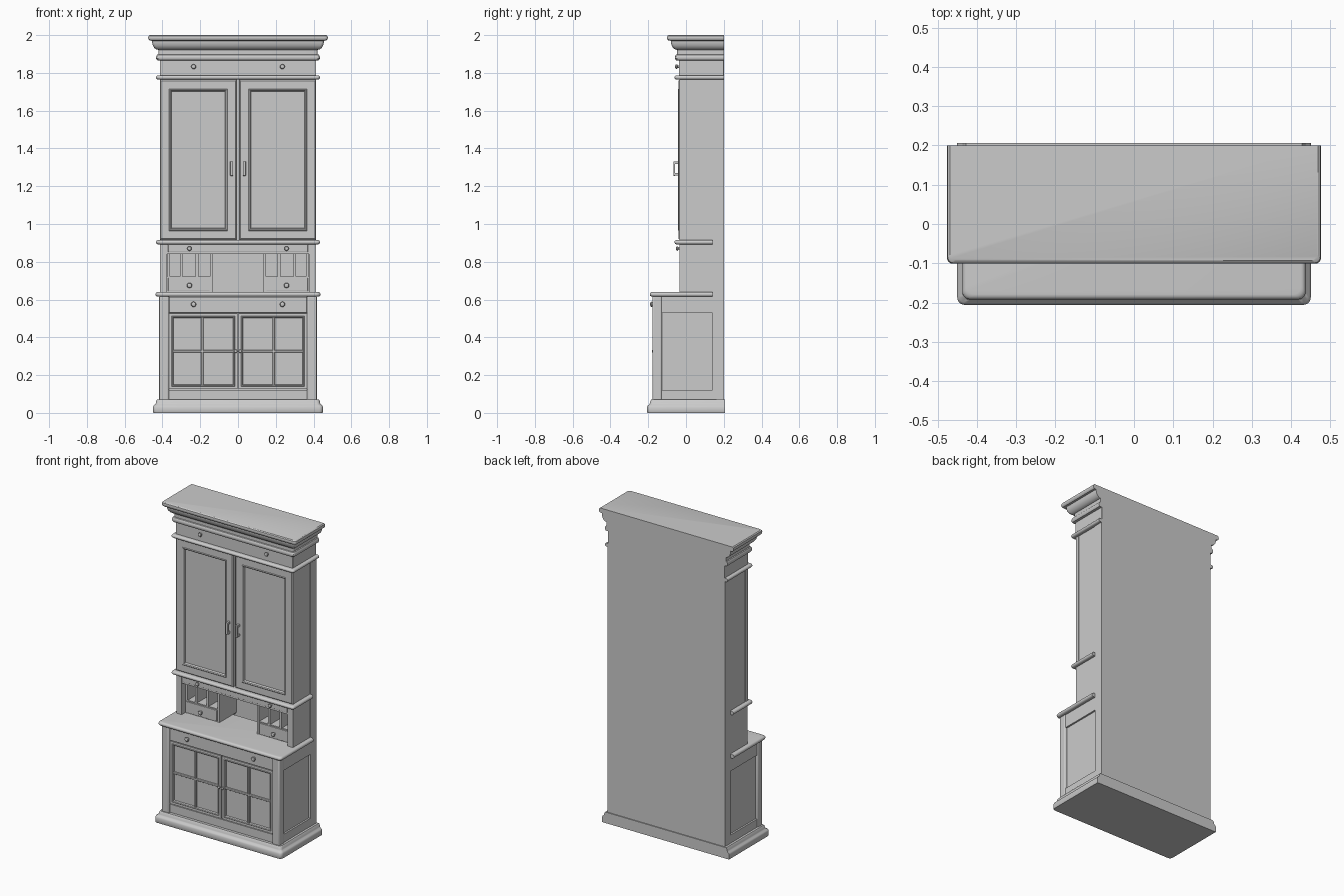
import bpy, bmesh, math
from mathutils import Matrix

if "Cube" in bpy.data.objects:
    bpy.data.objects.remove(bpy.data.objects["Cube"])


def finish(name, bm):
    bmesh.ops.recalc_face_normals(bm, faces=bm.faces)
    me = bpy.data.meshes.new(name)
    bm.to_mesh(me)
    bm.free()
    ob = bpy.data.objects.new(name, me)
    bpy.context.collection.objects.link(ob)
    return ob


def loft(name, rings):
    """Skin a list of equal-length point rings and cap both ends."""
    bm = bmesh.new()
    vs = [[bm.verts.new(p) for p in r] for r in rings]
    n = len(vs[0])
    for a, b in zip(vs, vs[1:]):
        for i in range(n):
            j = (i + 1) % n
            bm.faces.new((a[i], a[j], b[j], b[i]))
    bm.faces.new(vs[0])
    bm.faces.new(vs[-1])
    return finish(name, bm)


def box(name, x0, x1, y0, y1, z0, z1, bevel=0.0):
    ob = loft(name, [[(x0, y0, z), (x1, y0, z), (x1, y1, z), (x0, y1, z)] for z in (z0, z1)])
    if bevel:
        m = ob.modifiers.new("bevel", 'BEVEL')
        m.width, m.segments = bevel, 3
    return ob


def moulding(name, w, front, back, profile, r=0.015):
    """Slab whose front and sides follow a profile of (offset, z), front corners rounded."""
    rings = []
    for o, z in profile:
        hw, f = w + o, front - o
        ring = [(-hw, back, z)]
        for cx, a0 in ((-hw + r, 180), (hw - r, 270)):
            for k in range(6):
                a = math.radians(a0 + 18 * k)
                ring.append((cx + r * math.cos(a), f + r + r * math.sin(a), z))
        ring.append((hw, back, z))
        rings.append(ring)
    return loft(name, rings)


def bead(z0, z1, o):
    """Half-round edge profile."""
    h, m = (z1 - z0) / 2, (z0 + z1) / 2
    return [(o - h + h * math.cos(t), m + h * math.sin(t))
            for t in [math.pi * (k / 8 - 0.5) for k in range(9)]]


def panel(name, x0, x1, z0, z1, steps):
    """Framed front: nested rectangles given as (inset, y)."""
    return loft(name, [[(x0 + i, y, z0 + i), (x1 - i, y, z0 + i),
                        (x1 - i, y, z1 - i), (x0 + i, y, z1 - i)] for i, y in steps])


def knob(name, x, y, z, r=0.014):
    """Turned knob pointing forwards from the surface at y."""
    prof = [(0.7, -0.3), (0.5, 0.2), (0.45, 0.5), (0.9, 0.75), (1, 1.05), (0.8, 1.4), (0.3, 1.6)]
    return loft(name, [[(x + r * a * math.cos(t), y - r * d, z + r * a * math.sin(t))
                        for t in [math.tau * k / 16 for k in range(16)]] for a, d in prof])


# Plinth
moulding("plinth", 0.45, -0.206, 0.206,
         [(-0.002, 0), (0, 0.004), (0, 0.032), (-0.004, 0.04), (-0.012, 0.045), (-0.015, 0.052),
          (-0.017, 0.063), (-0.022, 0.07)], 0.02)

# Lower cabinet carcass and worktop
box("lower_carcass", -0.402, 0.402, -0.15, 0.2, 0.06, 0.62)
box("lower_bottom_rail", -0.37, 0.37, -0.166, -0.14, 0.07, 0.122)
box("lower_drawer_front", -0.365, 0.365, -0.168, -0.14, 0.53, 0.614, 0.003)
moulding("worktop", 0.415, -0.17, 0.14, bead(0.615, 0.64, 0.022), 0.02)

# Upper cabinet carcass, frieze and crown
box("upper_carcass", -0.41, 0.41, -0.012, 0.2, 0.9, 1.78)
moulding("lower_bead", 0.41, -0.037, 0.14, bead(0.892, 0.915, 0.024))
moulding("upper_bead", 0.41, -0.037, 0.2, bead(1.765, 1.787, 0.024))
box("frieze", -0.413, 0.413, -0.037, 0.2, 1.78, 1.872, 0.002)
moulding("crown", 0.41, -0.035, 0.2,
         [(0, 1.865), (0.018, 1.867), (0.023, 1.875), (0.023, 1.887), (0.018, 1.896), (0.012, 1.898),
          (0.012, 1.922), (0.022, 1.924), (0.033, 1.932), (0.041, 1.945), (0.045, 1.962),
          (0.045, 1.97), (0.058, 1.971), (0.064, 1.977), (0.066, 1.986), (0.064, 1.995),
          (0.058, 2.0)])

# Open desk section with back, drawer rail and side boards
box("desk_back", -0.4, 0.4, 0.175, 0.2, 0.61, 0.91)
box("desk_drawer_rail", -0.39, 0.39, -0.03, 0.18, 0.84, 0.9)
box("desk_drawer_front", -0.37, 0.37, -0.034, -0.02, 0.852, 0.893, 0.002)

for s, side in ((-1, "left"), (1, "right")):
    def sbox(name, a, b, *rest):
        return box(side + "_" + name, min(s * a, s * b), max(s * a, s * b), *rest)

    # Posts and side frames
    sbox("front_post", 0.365, 0.417, -0.178, -0.128, 0.06, 0.62, 0.008)
    sbox("back_post", 0.38, 0.414, 0.14, 0.2, 0.06, 1.78)
    sbox("side_top_rail", 0.39, 0.413, -0.13, 0.15, 0.53, 0.62)
    sbox("side_bottom_rail", 0.39, 0.413, -0.13, 0.15, 0.06, 0.122)
    sbox("desk_side", 0.375, 0.412, -0.034, 0.19, 0.63, 0.9)

    # Pigeonholes above a small drawer
    sbox("pigeonhole_drawer_box", 0.14, 0.38, 0.005, 0.18, 0.63, 0.722)
    sbox("pigeonhole_drawer_front", 0.15, 0.37, -0.001, 0.02, 0.645, 0.715, 0.002)
    for k, x in enumerate((0.14, 0.217, 0.3, 0.366)):
        sbox("pigeonhole_divider_%d" % k, x - 0.007, x + 0.007, 0.003, 0.18, 0.64, 0.845)

    # Tall panelled door with bar handle
    xa, xb = sorted((s * 0.007, s * 0.413))
    panel(side + "_tall_door", xa, xb, 0.916, 1.764,
          [(0, -0.011), (0, -0.034), (0.006, -0.04), (0.048, -0.04), (0.052, -0.043),
           (0.058, -0.04), (0.062, -0.028)])
    sbox("handle_bar", 0.026, 0.042, -0.067, -0.057, 1.255, 1.332, 0.003)
    for n, z in (("lower", 1.263), ("upper", 1.324)):
        sbox("handle_%s_stud" % n, 0.027, 0.041, -0.06, -0.038, z - 0.007, z + 0.007)

    # Glazed lower door with crossing bars
    xa, xb = sorted((s * 0.003, s * 0.365))
    panel(side + "_glazed_door", xa, xb, 0.126, 0.526,
          [(0, -0.145), (0, -0.166), (0.014, -0.166), (0.017, -0.169), (0.021, -0.166), (0.023, -0.154)])
    sbox("door_upright_bar", 0.183, 0.195, -0.165, -0.15, 0.145, 0.505, 0.003)
    sbox("door_cross_bar", 0.022, 0.35, -0.165, -0.15, 0.32, 0.332, 0.003)

    # Knobs
    knob(side + "_glazed_door_knob", s * 0.012, -0.166, 0.326, 0.009)
    knob(side + "_lower_drawer_knob", s * 0.235, -0.168, 0.575)
    knob(side + "_pigeonhole_knob", s * 0.257, -0.001, 0.675)
    knob(side + "_desk_drawer_knob", s * 0.257, -0.034, 0.87, 0.012)
    knob(side + "_frieze_knob", s * 0.235, -0.037, 1.833, 0.013)

# Smooth curved parts, keep edges crisp
bpy.ops.object.select_all(action='SELECT')
bpy.context.view_layer.objects.active = bpy.context.selected_objects[0]
bpy.ops.object.shade_smooth_by_angle(angle=math.radians(35))
